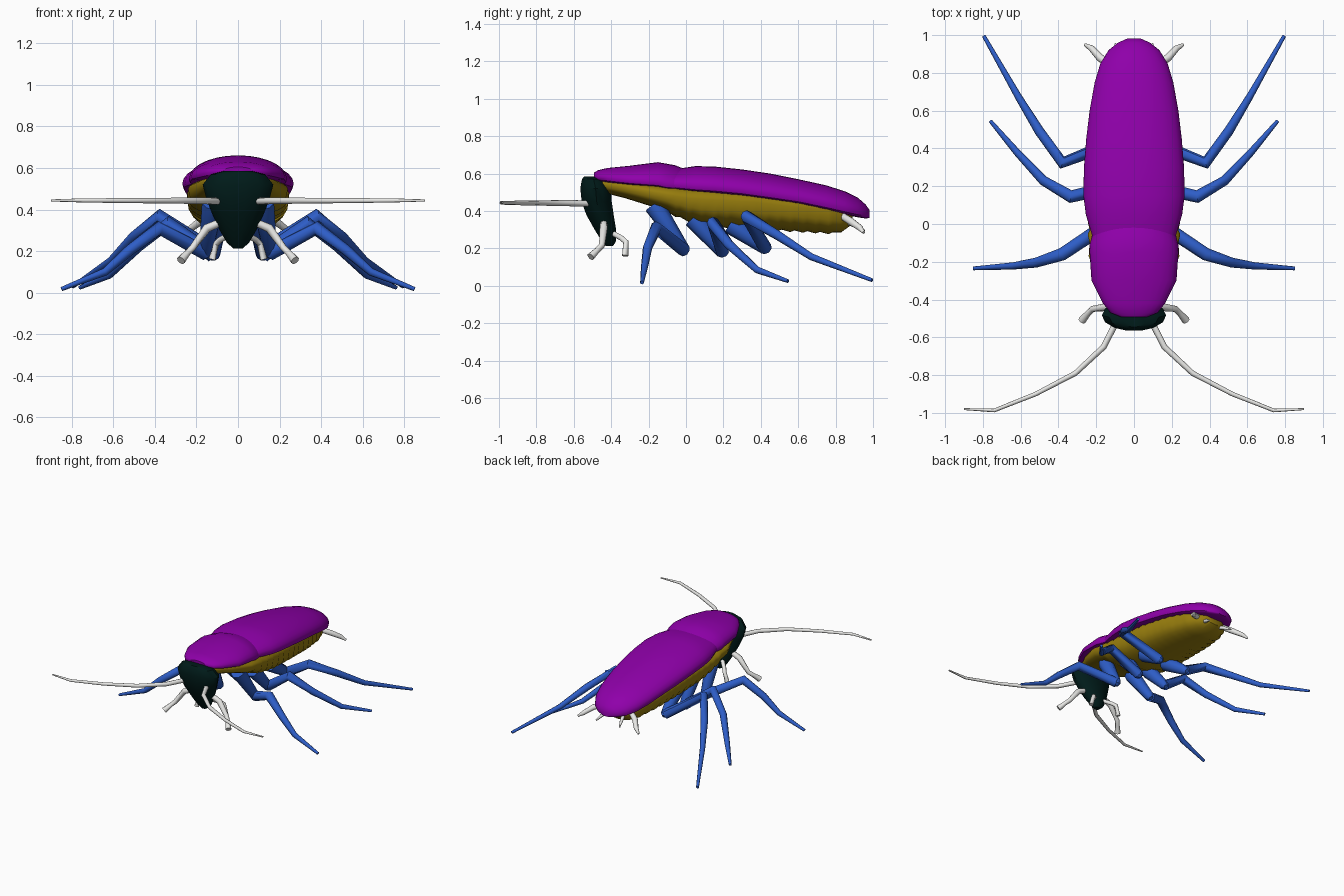
import bpy, bmesh, math
from mathutils import Vector


def material(name, rgb):
    m = bpy.data.materials.new(name)
    m.diffuse_color = (*rgb, 1)
    return m


PURPLE = material("purple", (0.275, 0.0, 0.40))
GOLD = material("gold", (0.31, 0.205, 0.004))
DARK = material("dark_teal", (0.0, 0.011, 0.010))
BLUE = material("blue", (0.027, 0.11, 0.57))
WHITE = material("off_white", (0.82, 0.82, 0.80))


def loft(name, rings, mat, angle=40):
    """Skin a list of equal-length rings and cap both ends."""
    bm = bmesh.new()
    loops = [[bm.verts.new(p) for p in ring] for ring in rings]
    n = len(loops[0])
    for a, b in zip(loops, loops[1:]):
        for i in range(n):
            j = (i + 1) % n
            bm.faces.new((a[i], a[j], b[j], b[i]))
    bm.faces.new(loops[0])
    bm.faces.new(loops[-1])
    bmesh.ops.recalc_face_normals(bm, faces=bm.faces)
    mesh = bpy.data.meshes.new(name)
    bm.to_mesh(mesh)
    bm.free()
    obj = bpy.data.objects.new(name, mesh)
    bpy.context.collection.objects.link(obj)
    mesh.materials.append(mat)
    bpy.ops.object.select_all(action='DESELECT')
    obj.select_set(True)
    bpy.context.view_layer.objects.active = obj
    bpy.ops.object.shade_smooth_by_angle(angle=math.radians(angle))
    return obj


def section(y, w, top, mid, low, flat, bow=0.0, n=28):
    """Cross-section: elliptical above the widest level, squarer below it."""
    ring = []
    for i in range(n):
        a = 2 * math.pi * i / n
        c, s = math.cos(a), math.sin(a)
        if s >= 0:
            z = mid + (top - mid) * s
        else:
            z = mid - (mid - low) * (-s) ** flat
        ring.append((w * c, y - bow * c * c, z))
    return ring


def tube(name, points, radii, mat, sides=8):
    """Tapered tube through a few points."""
    pts = [Vector(p) for p in points]
    rings = []
    for i, p in enumerate(pts):
        before = (p - pts[i - 1]).normalized() if i else Vector()
        after = (pts[i + 1] - p).normalized() if i + 1 < len(pts) else Vector()
        t = (before + after).normalized()
        side = t.cross(Vector((0, 0, 1))).normalized()
        up = side.cross(t)
        rings.append([p + radii[i] * (side * math.cos(2 * math.pi * k / sides)
                                      + up * math.sin(2 * math.pi * k / sides))
                      for k in range(sides)])
    return loft(name, rings, mat, 50)


def pair(name, points, radii, mat):
    for label, s in (("right", 1), ("left", -1)):
        tube(f"{name}_{label}", [(s * x, y, z) for x, y, z in points], radii, mat)


def sample(table, y):
    for a, b in zip(table, table[1:]):
        if y <= b[0]:
            f = (y - a[0]) / (b[0] - a[0])
            return [u + (v - u) * f for u, v in zip(a[1:], b[1:])]
    return list(table[-1][1:])


# Wing cover: y, half width, top, widest level, lower rim
wing = [(-0.20, 0.19, 0.60, 0.55, 0.535), (-0.05, 0.225, 0.625, 0.54, 0.51),
        (0.05, 0.255, 0.64, 0.53, 0.50), (0.15, 0.268, 0.638, 0.525, 0.492),
        (0.30, 0.265, 0.622, 0.51, 0.478), (0.45, 0.253, 0.60, 0.49, 0.457),
        (0.60, 0.235, 0.57, 0.468, 0.435), (0.75, 0.208, 0.537, 0.438, 0.403),
        (0.85, 0.178, 0.505, 0.415, 0.38), (0.92, 0.135, 0.47, 0.398, 0.366),
        (0.96, 0.085, 0.435, 0.388, 0.36), (0.982, 0.035, 0.405, 0.382, 0.363)]
loft("wing_cover", [section(*r, 0.4) for r in wing], PURPLE)

# Neck shield with a bowed rear edge, overlapping the wing cover
shield = [(-0.492, 0.07, 0.605, 0.585, 0.568), (-0.47, 0.125, 0.618, 0.58, 0.56),
          (-0.42, 0.165, 0.63, 0.575, 0.55), (-0.30, 0.225, 0.642, 0.56, 0.537),
          (-0.15, 0.235, 0.661, 0.55, 0.525), (-0.06, 0.235, 0.645, 0.54, 0.515),
          (-0.01, 0.222, 0.626, 0.535, 0.512)]
loft("neck_shield", [section(*r, 0.4, 0.05 if r[0] > -0.1 else 0) for r in shield],
     PURPLE)

# Belly with stepped segments
belly = [(-0.45, 0.11, 0.57, 0.55, 0.50), (-0.33, 0.18, 0.57, 0.53, 0.47),
         (-0.17, 0.24, 0.56, 0.50, 0.42), (0.0, 0.24, 0.55, 0.47, 0.35),
         (0.12, 0.24, 0.55, 0.46, 0.32), (0.35, 0.232, 0.53, 0.45, 0.305),
         (0.60, 0.205, 0.50, 0.42, 0.29), (0.78, 0.165, 0.46, 0.40, 0.28),
         (0.85, 0.13, 0.43, 0.38, 0.295), (0.89, 0.07, 0.41, 0.37, 0.33)]
rings = [section(*r, 0.62) for r in belly[:3]]
for k in range(14):
    for offset, grow in ((0.0, -0.005), (0.045, 0.005)):
        y = -0.1 + k * 0.068 + offset
        w, top, mid, low = sample(belly, y)
        rings.append(section(y, w + grow, top, mid, low - grow, 0.62))
rings.append(section(*belly[-1], 0.62))
loft("belly", rings, GOLD, 50)

# Head: height, half width, front y, back y
head = [(0.585, 0.07, -0.545, -0.47), (0.57, 0.13, -0.558, -0.43),
        (0.52, 0.17, -0.567, -0.40), (0.45, 0.152, -0.56, -0.395),
        (0.38, 0.125, -0.535, -0.385), (0.30, 0.088, -0.49, -0.372),
        (0.24, 0.053, -0.452, -0.372), (0.212, 0.022, -0.43, -0.39)]
loft("head", [[(w * math.cos(a), (f + b) / 2 + (b - f) / 2 * math.sin(a), z)
               for a in (2 * math.pi * i / 14 for i in range(14))]
              for z, w, f, b in head], DARK)

# Antennae
pair("antenna", [(0.09, -0.51, 0.44), (0.16, -0.65, 0.442), (0.31, -0.79, 0.443),
                 (0.52, -0.90, 0.443), (0.74, -0.987, 0.444), (0.90, -0.98, 0.444)],
     [0.017, 0.016, 0.014, 0.012, 0.01, 0.005], WHITE)

# Mouth feelers
pair("outer_feeler", [(0.08, -0.44, 0.34), (0.15, -0.44, 0.31), (0.22, -0.45, 0.215),
                      (0.245, -0.475, 0.19), (0.275, -0.51, 0.155)],
     [0.018, 0.021, 0.017, 0.016, 0.022], WHITE)
pair("inner_feeler", [(0.04, -0.39, 0.28), (0.085, -0.345, 0.255),
                      (0.105, -0.322, 0.235), (0.125, -0.325, 0.16)],
     [0.015, 0.015, 0.015, 0.017], WHITE)

# Tail feelers and short tail spikes
pair("tail_feeler", [(0.12, 0.84, 0.37), (0.18, 0.88, 0.345), (0.225, 0.93, 0.31),
                     (0.26, 0.95, 0.285)], [0.02, 0.021, 0.017, 0.008], WHITE)
pair("tail_spike", [(0.06, 0.84, 0.35), (0.08, 0.90, 0.325), (0.10, 0.955, 0.295)],
     [0.015, 0.013, 0.005], WHITE)

# Legs: hip, fold, knee, two shin points, tip
legs = {
    "front": [(0.12, -0.17, 0.43), (0.155, -0.01, 0.19), (0.38, -0.16, 0.31),
              (0.52, -0.205, 0.205), (0.64, -0.222, 0.10), (0.85, -0.235, 0.017)],
    "middle": [(0.10, 0.04, 0.36), (0.12, 0.195, 0.18), (0.335, 0.145, 0.335),
               (0.48, 0.23, 0.22), (0.62, 0.38, 0.085), (0.76, 0.545, 0.025)],
    "hind": [(0.10, 0.24, 0.33), (0.12, 0.425, 0.20), (0.38, 0.325, 0.37),
             (0.50, 0.49, 0.27), (0.61, 0.67, 0.155), (0.795, 0.995, 0.03)],
}
for name, p in legs.items():
    hip, fold = Vector(p[0]), Vector(p[1])
    end = fold + (fold - hip).normalized() * 0.022
    pair(name + "_upper_leg", [hip, fold, end], [0.055, 0.034, 0.015], BLUE)
    pair(name + "_lower_leg", p[1:], [0.036, 0.034, 0.026, 0.019, 0.010], BLUE)
